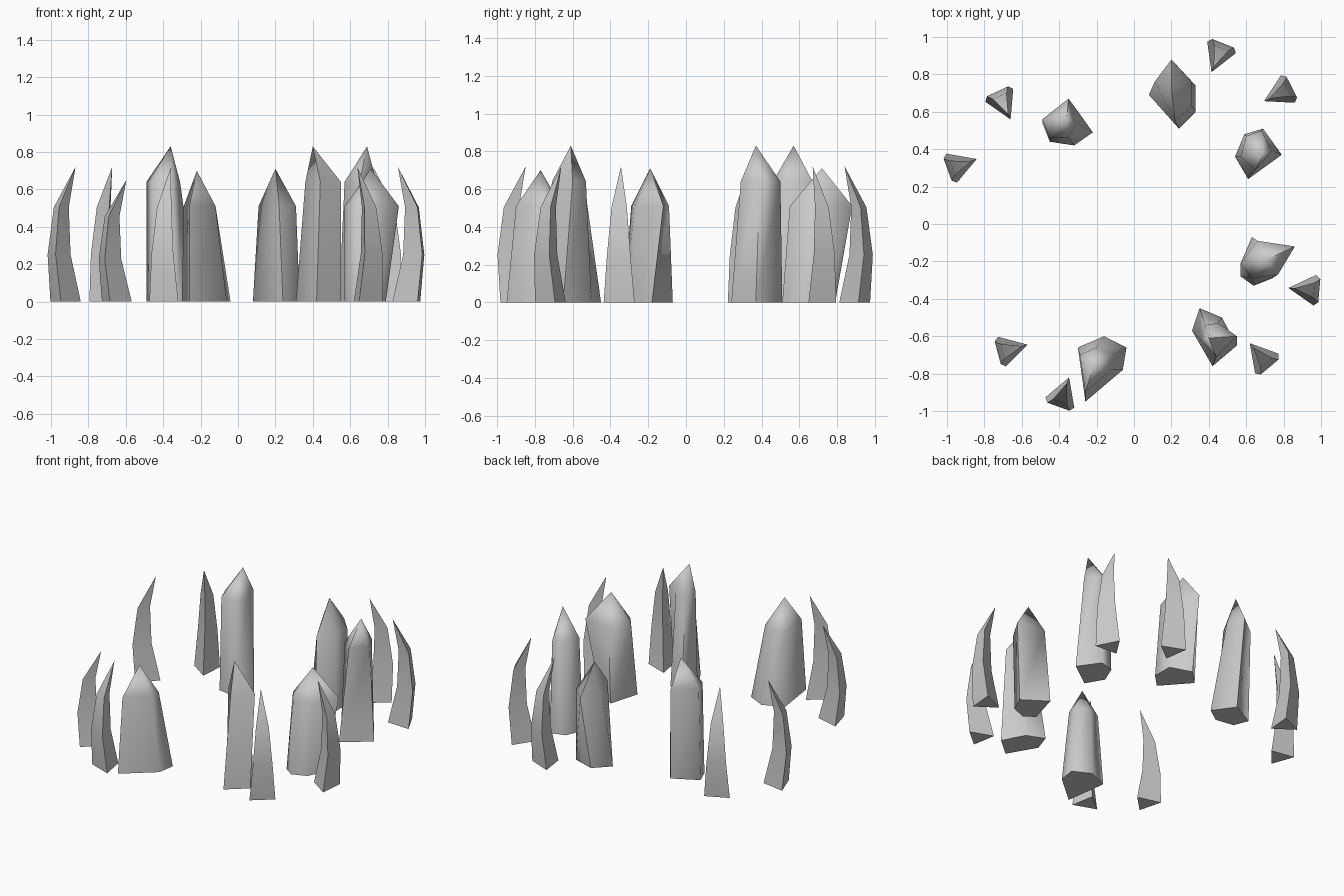
import bpy
import bmesh
from math import cos, sin, radians, pi
from mathutils import Vector

cube = bpy.data.objects.get("Cube")
if cube:
    bpy.data.objects.remove(cube, do_unlink=True)

# One pale stone colour for everything
STONE = (0.6, 0.6, 0.6, 1.0)
stone = bpy.data.materials.new("pale_stone")
stone.use_nodes = True
stone.diffuse_color = STONE
shader = next(n for n in stone.node_tree.nodes if n.type == "BSDF_PRINCIPLED")
shader.inputs["Base Color"].default_value = STONE
shader.inputs["Roughness"].default_value = 0.8


def build_spike(name, rings, tip, smooth_angle):
    """Skin a stack of equal-sided rings, cap the bottom and close to a tip."""
    bm = bmesh.new()
    layers = [[bm.verts.new(point) for point in ring] for ring in rings]
    apex = bm.verts.new(tip)
    sides = len(layers[0])
    bm.faces.new(reversed(layers[0]))
    for i in range(sides):
        j = (i + 1) % sides
        for low, high in zip(layers, layers[1:]):
            bm.faces.new((low[i], low[j], high[j], high[i]))
        bm.faces.new((layers[-1][i], layers[-1][j], apex))
    bmesh.ops.recalc_face_normals(bm, faces=bm.faces)
    mesh = bpy.data.meshes.new(name)
    bm.to_mesh(mesh)
    bm.free()
    mesh.materials.append(stone)
    obj = bpy.data.objects.new(name, mesh)
    bpy.context.scene.collection.objects.link(obj)
    bpy.ops.object.select_all(action="DESELECT")
    obj.select_set(True)
    bpy.context.view_layer.objects.active = obj
    bpy.ops.object.shade_smooth_by_angle(angle=radians(smooth_angle))
    return obj


def large_crystal(name, base, shoulder, shoulder_height, tip):
    """Five-sided column; footprints are given in hundredths."""
    def ring(points, z):
        return [(x / 100, y / 100, z) for x, y in points]
    build_spike(name, [ring(base, 0), ring(shoulder, shoulder_height)], tip, 80)


def small_shard(name, x, y, lean, height=0.72):
    """Three-sided horn that bulges outward, then hooks back to its tip."""
    out = Vector((cos(radians(lean)), sin(radians(lean)), 0))
    root = Vector((x, y, 0))
    up = Vector((0, 0, height))

    def ring(shift, radius, level):
        centre = root + out * shift + up * level
        turns = [radians(lean) + pi / 3 + k * 2 * pi / 3 for k in range(3)]
        return [centre + radius * Vector((cos(t), sin(t), 0)) for t in turns]

    rings = [ring(0, 0.095, 0), ring(0.035, 0.072, 0.35), ring(0.02, 0.047, 0.7)]
    build_spike(name, rings, root - out * 0.065 + up, 80)


# Large crystals, placed around the circle
large_crystal("back_right_crystal",
              [(-22, 49), (-32, 63), (-49, 54), (-45, 44), (-32, 42)],
              [(-31, 54), (-35, 67), (-49, 56), (-45, 46), (-35, 46)],
              0.64, (-0.36, 0.57, 0.83))
large_crystal("back_crystal",
              [(33, 60), (33, 74), (18, 79), (8, 69), (24, 51)],
              [(31, 63), (31, 76), (20, 88), (11, 76), (22, 55)],
              0.51, (0.2, 0.72, 0.71))
large_crystal("back_left_crystal",
              [(79, 37), (69, 51), (59, 48), (54, 36), (61, 24)],
              [(74, 39), (68, 50), (60, 47), (57, 36), (65, 29)],
              0.64, (0.69, 0.37, 0.83))
large_crystal("left_crystal",
              [(79, -18), (63, -7), (57, -28), (64, -33), (74, -29)],
              [(86, -12), (66, -9), (57, -21), (63, -29), (77, -27)],
              0.51, (0.71, -0.19, 0.71))
large_crystal("front_left_crystal",
              [(55, -65), (47, -50), (35, -45), (31, -57), (42, -76)],
              [(55, -60), (45, -53), (38, -54), (36, -62), (44, -71)],
              0.64, (0.4, -0.61, 0.83))
large_crystal("front_crystal",
              [(-6, -78), (-4, -66), (-16, -60), (-30, -66), (-26, -95)],
              [(-12, -78), (-12, -70), (-20, -66), (-29, -70), (-26, -90)],
              0.51, (-0.22, -0.77, 0.7))

# Small curved shards outside the crystals
small_shard("right_shard", -0.93, 0.315, 200)
small_shard("back_right_shard", -0.70, 0.645, 115)
small_shard("back_shard", 0.45, 0.90, 68)
small_shard("back_left_shard", 0.78, 0.70, 27)
small_shard("left_shard", 0.92, -0.35, -5)
small_shard("front_left_shard", 0.68, -0.71, -50)
small_shard("front_shard", -0.38, -0.91, 250)
small_shard("front_right_shard", -0.66, -0.67, 195, height=0.65)
